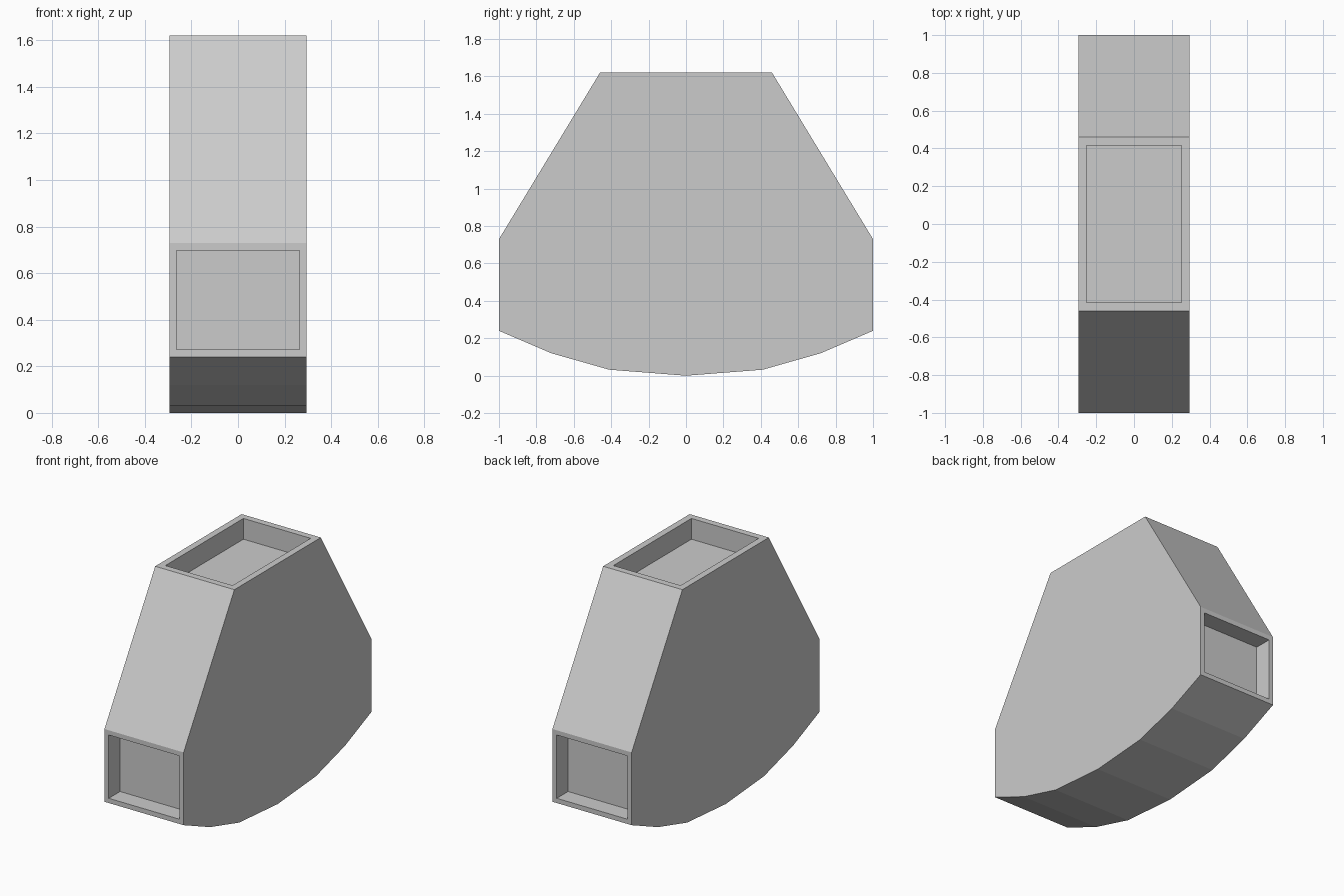
import bpy, bmesh
from mathutils import Vector

if "Cube" in bpy.data.objects:
    bpy.data.objects.remove(bpy.data.objects["Cube"])

HALF_WIDTH = 0.295

# Side profile (y, z): right half from bottom centre to top, then mirrored
half = [(0.41, 0.032), (0.72, 0.12), (1.0, 0.24), (1.0, 0.73), (0.46, 1.62)]
profile = [(0, 0)] + half + [(-y, z) for y, z in reversed(half)]

# Body: profile extruded across the width
bm = bmesh.new()
side = bm.faces.new([bm.verts.new((-HALF_WIDTH, y, z)) for y, z in profile])
ext = bmesh.ops.extrude_face_region(bm, geom=[side], use_keep_orig=True)
verts = [g for g in ext["geom"] if isinstance(g, bmesh.types.BMVert)]
bmesh.ops.translate(bm, verts=verts, vec=(2 * HALF_WIDTH, 0, 0))
bmesh.ops.recalc_face_normals(bm, faces=bm.faces[:])


def recess(direction, rim, depth):
    """Sink a rimmed pocket into the face that points in a direction."""
    bm.normal_update()
    d = Vector(direction)
    face = max(bm.faces, key=lambda f: f.normal.dot(d))
    bmesh.ops.inset_individual(bm, faces=[face], thickness=rim)
    floor = bmesh.ops.extrude_discrete_faces(bm, faces=[face])["faces"][0]
    bmesh.ops.translate(bm, verts=floor.verts[:], vec=-d * depth)


# Pockets on the top, front and back
recess((0, 0, 1), 0.063, 0.14)
recess((0, -1, 0), 0.045, 0.12)
recess((0, 1, 0), 0.045, 0.12)

bmesh.ops.recalc_face_normals(bm, faces=bm.faces[:])
mesh = bpy.data.meshes.new("recessed_body")
bm.to_mesh(mesh)
bm.free()
body = bpy.data.objects.new("recessed_body", mesh)
bpy.context.collection.objects.link(body)
